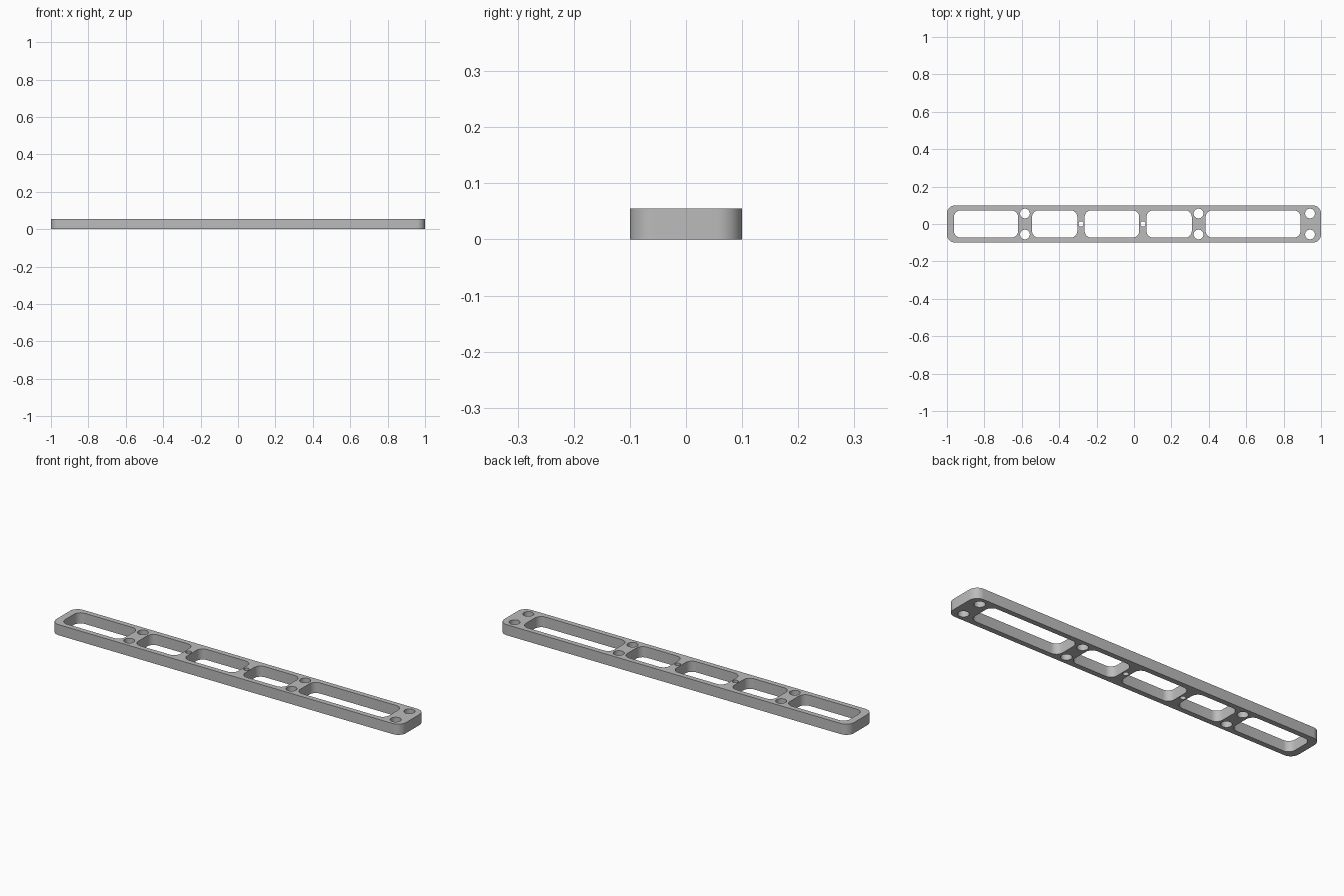
import bpy, bmesh
from math import cos, sin, pi, radians

HEIGHT = 0.055

cube = bpy.data.objects.get("Cube")
if cube:
    bpy.data.objects.remove(cube, do_unlink=True)


def rounded_rect(x0, x1, y0, y1, r, steps=8):
    """Outline of a rectangle with rounded corners."""
    corners = [(x1 - r, y1 - r), (x0 + r, y1 - r), (x0 + r, y0 + r), (x1 - r, y0 + r)]
    return [(cx + r * cos((q + i / steps) * pi / 2), cy + r * sin((q + i / steps) * pi / 2))
            for q, (cx, cy) in enumerate(corners) for i in range(steps + 1)]


def circle(x, y, r, steps=32):
    return [(x + r * cos(2 * pi * i / steps), y + r * sin(2 * pi * i / steps))
            for i in range(steps)]


# Bar outline, windows, mounting holes in pairs, and small pin holes
outlines = [rounded_rect(-1, 1, -0.1, 0.1, 0.045)]
for x0, x1 in [(-0.963, -0.62), (-0.545, -0.303), (-0.264, 0.028), (0.067, 0.309), (0.383, 0.89)]:
    outlines.append(rounded_rect(x0, x1, -0.073, 0.073, 0.036))
for x in (-0.583, 0.345, 0.941):
    for y in (-0.056, 0.056):
        outlines.append(circle(x, y, 0.026))
for x in (-0.283, 0.048):
    outlines.append(circle(x, 0, 0.014))

# Filled profile extruded to the bar thickness
curve = bpy.data.curves.new("bar_profile", 'CURVE')
curve.dimensions = '2D'
curve.fill_mode = 'BOTH'
curve.extrude = HEIGHT / 2
for points in outlines:
    spline = curve.splines.new('POLY')
    spline.points.add(len(points) - 1)
    for p, (x, y) in zip(spline.points, points):
        p.co = (x, y, 0, 1)
    spline.use_cyclic_u = True

bar = bpy.data.objects.new("slotted_bar", curve)
bpy.context.collection.objects.link(bar)
bpy.ops.object.select_all(action='DESELECT')
bar.select_set(True)
bpy.context.view_layer.objects.active = bar
bpy.ops.object.convert(target='MESH')
bar = bpy.context.object

# Weld the caps to the walls and stand the bar on the floor
bm = bmesh.new()
bm.from_mesh(bar.data)
bmesh.ops.remove_doubles(bm, verts=bm.verts, dist=1e-5)
bmesh.ops.translate(bm, verts=bm.verts, vec=(0, 0, HEIGHT / 2))
bmesh.ops.recalc_face_normals(bm, faces=bm.faces)
bm.to_mesh(bar.data)
bm.free()
bpy.ops.object.shade_smooth_by_angle(angle=radians(30))

# Plain grey finish
grey = bpy.data.materials.new("light_grey")
grey.use_nodes = True
color = (0.5, 0.5, 0.5, 1)
grey.diffuse_color = color
grey.node_tree.nodes["Principled BSDF"].inputs["Base Color"].default_value = color
bar.data.materials.clear()
bar.data.materials.append(grey)
